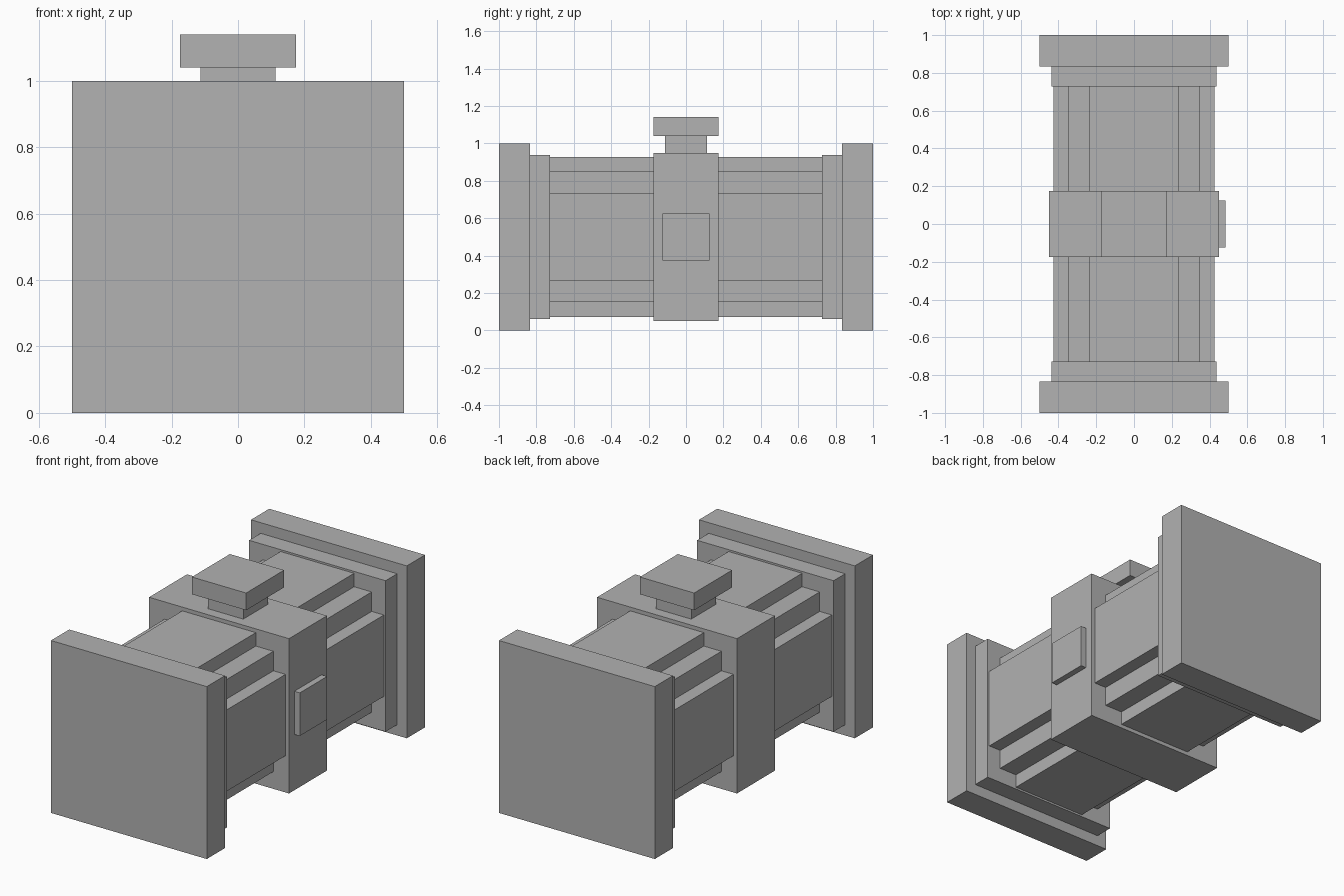
import bpy
import bmesh

default_cube = bpy.data.objects.get("Cube")
if default_cube:
    bpy.data.objects.remove(default_cube, do_unlink=True)

MID = 0.5  # height of the body axis

grey = bpy.data.materials.new("plain_grey")
grey.use_nodes = True
grey.diffuse_color = (0.445, 0.445, 0.445, 1)
grey.node_tree.nodes["Principled BSDF"].inputs["Base Color"].default_value = grey.diffuse_color


def finish(name, bm):
    bmesh.ops.recalc_face_normals(bm, faces=bm.faces)
    mesh = bpy.data.meshes.new(name)
    bm.to_mesh(mesh)
    bm.free()
    mesh.materials.append(grey)
    obj = bpy.data.objects.new(name, mesh)
    bpy.context.collection.objects.link(obj)
    return obj


def box(name, x, y, z):
    """Box spanning the (low, high) pairs on each axis."""
    bm = bmesh.new()
    bmesh.ops.create_cube(bm, size=1)
    for v in bm.verts:
        for axis, (low, high) in enumerate((x, y, z)):
            v.co[axis] = high if v.co[axis] > 0 else low
    return finish(name, bm)


def both(half, centre=0):
    return (centre - half, centre + half)


def stepped_bar(name, quarter, y0, y1):
    """Extrude a section, given by one quarter outline, along y."""
    right = quarter + [(x, -z) for x, z in reversed(quarter)]
    outline = right + [(-x, -z) for x, z in right]
    bm = bmesh.new()
    face = bm.faces.new([bm.verts.new((x, y0, MID + z)) for x, z in outline])
    result = bmesh.ops.extrude_face_region(bm, geom=[face])
    moved = [g for g in result["geom"] if isinstance(g, bmesh.types.BMVert)]
    bmesh.ops.translate(bm, verts=moved, vec=(0, y1 - y0, 0))
    return finish(name, bm)


# Stepped pipe sections and end flanges, front and back
narrow, step, wide = 0.236, 0.349, 0.427
quarter = [(narrow, wide), (narrow, step), (step, step), (step, narrow), (wide, narrow)]
for side, sign in (("front", -1), ("back", 1)):
    def span(a, b):
        return tuple(sorted((sign * a, sign * b)))
    stepped_bar(side + "_pipe", quarter, *span(0.174, 0.727))
    box(side + "_collar", both(0.438), span(0.727, 0.833), both(0.438, MID))
    box(side + "_flange", both(0.5), span(0.833, 1), both(0.5, MID))

# Central housing with a side plate
box("housing", both(0.449), both(0.174), both(0.449, MID))
box("side_plate", (0.449, 0.484), both(0.125), both(0.125, MID))

# Neck and cap on top
box("neck", both(0.113), both(0.113), (0.949, 1.04))
box("cap", both(0.174), both(0.174), (1.04, 1.14))
